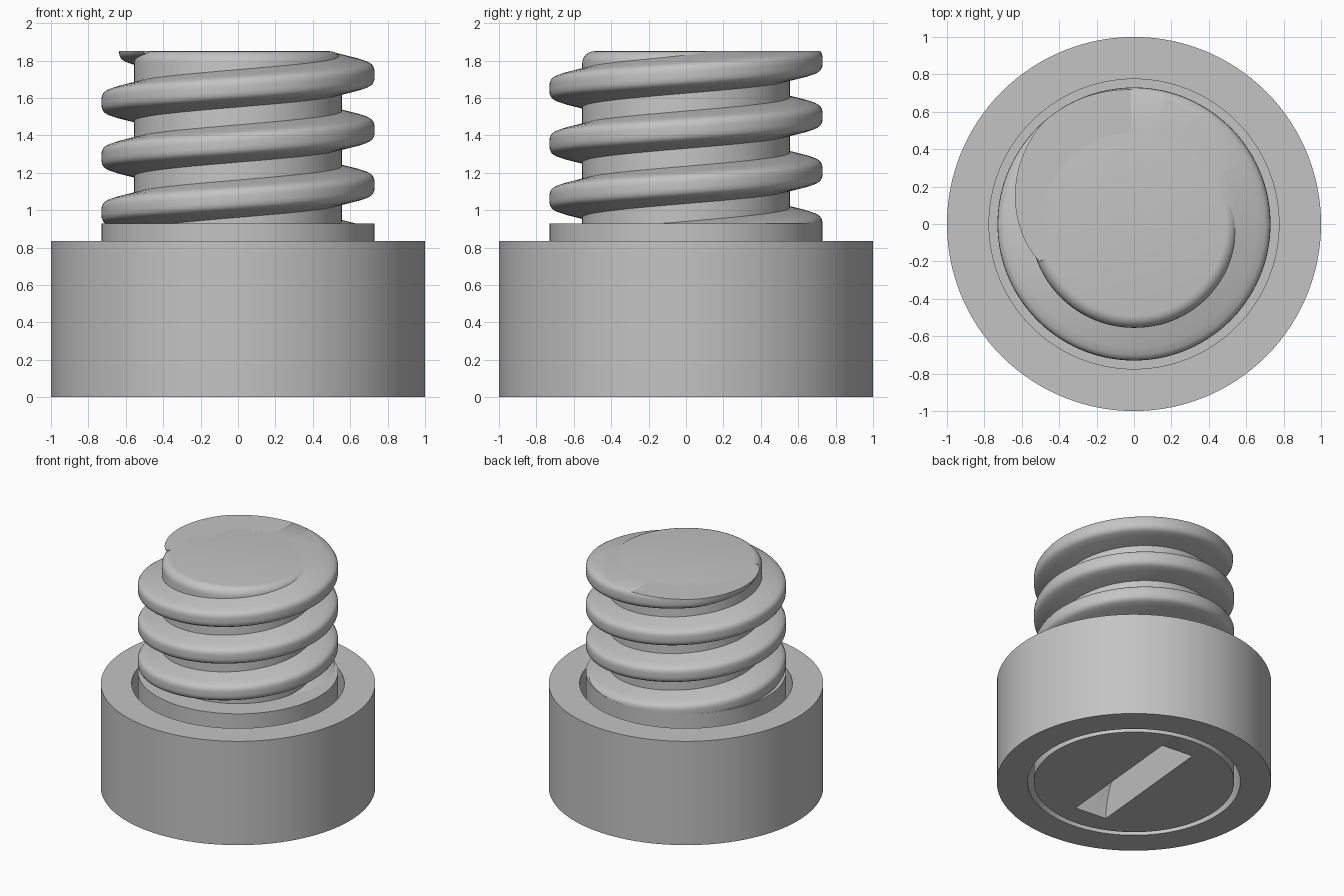
import bpy, bmesh
from math import cos, sin, pi, radians
from mathutils import Matrix, Vector

if "Cube" in bpy.data.objects:
    bpy.data.objects.remove(bpy.data.objects["Cube"], do_unlink=True)

SEGMENTS = 128
HEIGHT = 1.85        # top of the screw
COLLAR_TOP = 0.93
BODY_R = 0.73        # plug and thread crest radius
CORE_R = 0.555
PITCH = 0.295

grey = bpy.data.materials.new("light grey")
grey.use_nodes = True
grey.diffuse_color = (0.55, 0.55, 0.55, 1)
grey.node_tree.nodes["Principled BSDF"].inputs["Base Color"].default_value = grey.diffuse_color


def finish(bm, name):
    """Turn a bmesh into a smooth, grey object."""
    bmesh.ops.recalc_face_normals(bm, faces=bm.faces)
    mesh = bpy.data.meshes.new(name)
    bm.to_mesh(mesh)
    bm.free()
    mesh.materials.append(grey)
    obj = bpy.data.objects.new(name, mesh)
    bpy.context.collection.objects.link(obj)
    return obj


def smooth(obj):
    bpy.ops.object.select_all(action="DESELECT")
    obj.select_set(True)
    bpy.context.view_layer.objects.active = obj
    bpy.ops.object.shade_smooth_by_angle(angle=radians(40))


def lathe(name, profile, closed):
    """Spin an (r, z) profile around the z axis."""
    bm = bmesh.new()
    verts = [bm.verts.new((r, 0, z)) for r, z in profile]
    pairs = list(zip(verts, verts[1:]))
    if closed:
        pairs.append((verts[-1], verts[0]))
    edges = [bm.edges.new(p) for p in pairs]
    bmesh.ops.spin(bm, geom=verts + edges, cent=(0, 0, 0), axis=(0, 0, 1),
                   angle=2 * pi, steps=SEGMENTS)
    bmesh.ops.remove_doubles(bm, verts=bm.verts, dist=0.0005)
    return finish(bm, name)


# Outer ring, with a hidden groove that holds the plug
ring = lathe("outer_ring", [
    (0.775, 0), (1, 0), (1, 0.835), (0.775, 0.835),
    (0.775, 0.515), (0.875, 0.515), (0.875, 0.325), (0.775, 0.325)], True)
smooth(ring)

# Plug with retaining flange, collar and rounded core
FILLET = 0.065
rounded = [(CORE_R - FILLET + FILLET * cos(a), HEIGHT - FILLET + FILLET * sin(a))
           for a in [i * pi / 12 for i in range(7)]]
screw = lathe("screw_body", [
    (0, 0), (BODY_R, 0), (BODY_R, 0.37), (0.83, 0.37), (0.83, 0.47),
    (BODY_R, 0.47), (BODY_R, COLLAR_TOP), (CORE_R, COLLAR_TOP)]
    + rounded + [(0, HEIGHT)], False)

# Coin slot cut into the underside
bm = bmesh.new()
bmesh.ops.create_cone(bm, cap_ends=True, segments=96, radius1=0.553, radius2=0.553,
                      depth=0.267,
                      matrix=Matrix.Rotation(radians(-5.3), 4, "Z")
                      @ Matrix.Rotation(pi / 2, 4, "Y"))
cutter = finish(bm, "slot_cutter")
cutter.hide_render = True
slot = screw.modifiers.new("coin slot", "BOOLEAN")
slot.operation = "DIFFERENCE"
slot.solver = "EXACT"
slot.object = cutter
bpy.context.view_layer.objects.active = screw
bpy.ops.object.modifier_apply(modifier=slot.name)
bpy.data.objects.remove(cutter, do_unlink=True)
smooth(screw)

# Thread: a rounded ridge swept along a helix, fading out at the top
upper = [(0.45, 0.125), (CORE_R, 0.1), (0.66, 0.075), (0.70, 0.062),
         (0.718, 0.051), (0.728, 0.034), (BODY_R, 0.015)]
section = upper + [(r, -z) for r, z in reversed(upper)]
START, END, FADE = -2.2, 1.56, 1.36   # in turns
STEPS = int((END - START) * SEGMENTS)

bm = bmesh.new()
loops = []
for i in range(STEPS + 1):
    t = START + (END - START) * i / STEPS
    a = 2 * pi * t
    shrink = 0.18 * (max(0, t - FADE) / (END - FADE)) ** 1.3
    loops.append([bm.verts.new(((r - shrink) * cos(a), (r - shrink) * sin(a),
                                1.43 + PITCH * t + z)) for r, z in section])
count = len(section)
for a, b in zip(loops, loops[1:]):
    for k in range(count):
        n = (k + 1) % count
        bm.faces.new((a[k], a[n], b[n], b[k]))
bm.faces.new(loops[0])
bm.faces.new(loops[-1])

# Trim the thread flush with the screw top and just inside the collar
for height, direction in ((HEIGHT, 1), (COLLAR_TOP - 0.005, -1)):
    cut = bmesh.ops.bisect_plane(
        bm, geom=bm.verts[:] + bm.edges[:] + bm.faces[:], plane_co=(0, 0, height),
        plane_no=Vector((0, 0, direction)), clear_outer=True)
    rim = [e for e in cut["geom_cut"] if isinstance(e, bmesh.types.BMEdge)]
    bmesh.ops.triangle_fill(bm, edges=rim, use_beauty=True)
smooth(finish(bm, "screw_thread"))
